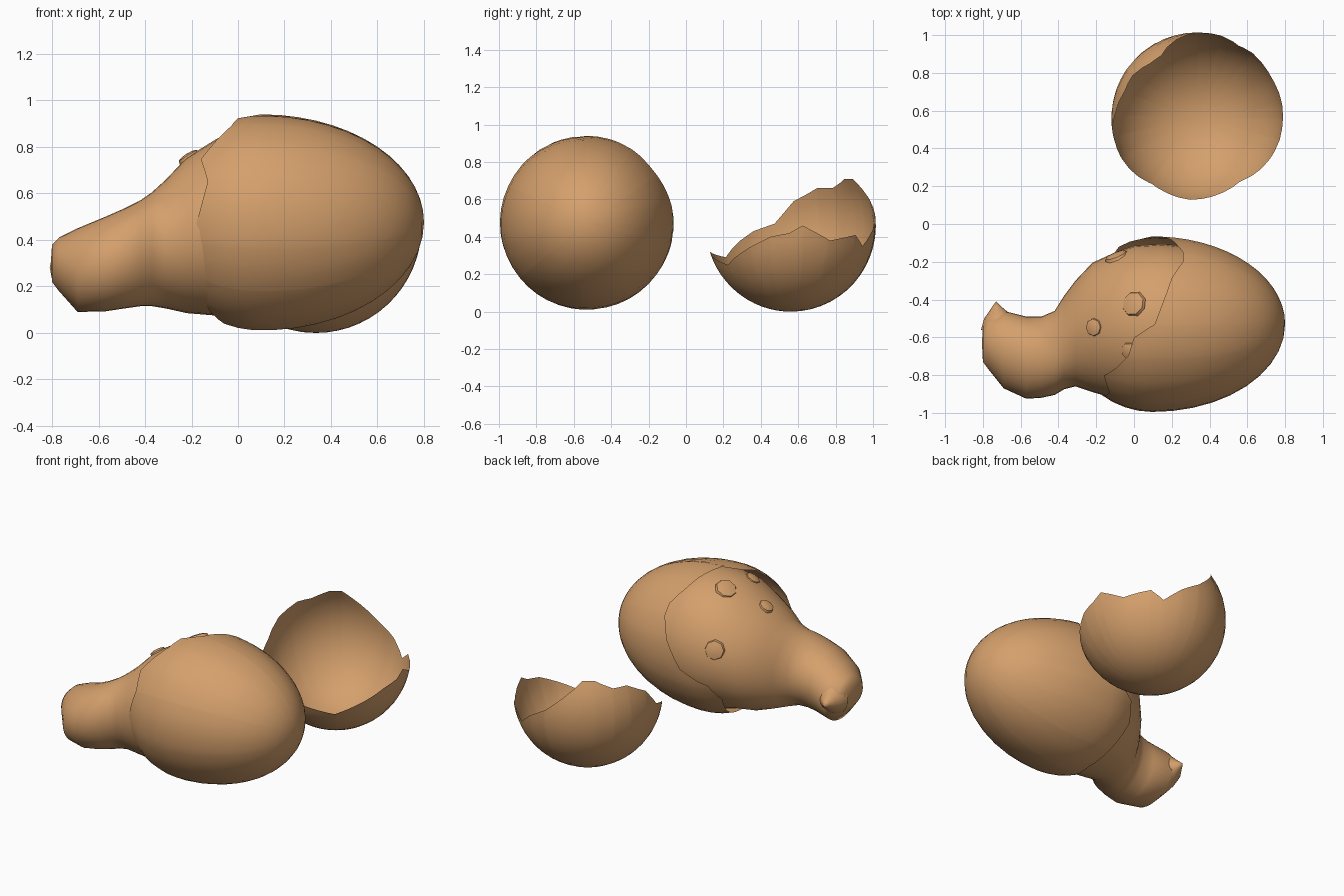
import bpy, bmesh, math
from mathutils import Vector
from mathutils.bvhtree import BVHTree

if "Cube" in bpy.data.objects:
    bpy.data.objects.remove(bpy.data.objects["Cube"])

TAN = bpy.data.materials.new("warm_tan")
TAN.diffuse_color = (0.66, 0.35, 0.15, 1)
TAN.use_nodes = True
TAN.node_tree.nodes["Principled BSDF"].inputs["Base Color"].default_value = TAN.diffuse_color


def finish(name, bm, angle=50):
    bmesh.ops.recalc_face_normals(bm, faces=bm.faces)
    me = bpy.data.meshes.new(name)
    bm.to_mesh(me)
    ob = bpy.data.objects.new(name, me)
    bpy.context.collection.objects.link(ob)
    me.materials.append(TAN)
    bpy.ops.object.select_all(action='DESELECT')
    ob.select_set(True)
    bpy.context.view_layer.objects.active = ob
    bpy.ops.object.shade_smooth_by_angle(angle=math.radians(angle))
    return ob


def loft(rings, start, end=None):
    """Skin closed rings; close the ends with fans to single points."""
    bm = bmesh.new()
    rows = [[bm.verts.new(p) for p in r] for r in rings]
    n = len(rows[0])
    for a, b in zip(rows, rows[1:]):
        for i in range(n):
            j = (i + 1) % n
            bm.faces.new((a[i], a[j], b[j], b[i]))
    for tip, row in ((start, rows[0]), (end, rows[-1])):
        if tip is not None:
            v = bm.verts.new(tip)
            for i in range(n):
                bm.faces.new((v, row[i], row[(i + 1) % n]))
    return bm


def rim_at(rim, deg):
    pts = [(rim[-1][0] - 360, rim[-1][1])] + rim + [(rim[0][0] + 360, rim[0][1])]
    for (a, u), (b, v) in zip(pts, pts[1:]):
        if a <= deg <= b:
            return u + (v - u) * (deg - a) / (b - a)


def broken_shell(name, rim, radius, long_a, short_a, place):
    """Egg surface from its pole to a jagged rim given as (angle, axial offset)."""
    start = rim[0][0]
    # sample at every rim corner plus evenly between, so the jags stay crisp
    angs = sorted({a for a, _ in rim} | {start + 8 * k for k in range(45)})
    angs = [a for a in angs if a <= start + 359]
    rows = []
    for k in range(1, 15):
        row = []
        for a in angs:
            d = rim_at(rim, a)
            end = math.acos(d / (long_a if d > 0 else short_a))
            phi = end * k / 14
            c = math.cos(phi)
            axial = c * (long_a if c > 0 else short_a)
            r, t = radius * math.sin(phi), math.radians(a)
            row.append(place(axial, r * math.cos(t), r * math.sin(t)))
        rows.append(row)
    return finish(name, loft(rows, place(long_a, 0, 0)), 60)


# Large lying shell, tip toward +x; rim is angle about x and x position
EGG = [(-85, -.05), (-60, -.09), (-35, -.13), (-17, -.08), (-5, .09), (15, .2),
       (33, .26), (43, .26), (58, .2), (70, .17), (90, .11), (99, 0), (112, -.03),
       (135, -.16), (154, -.13), (192, -.2), (220, -.21), (242, -.15), (265, -.06)]
broken_shell("large_eggshell", [(a, x - .1) for a, x in EGG], .465, .7, .46,
             lambda d, u, v: (.1 + d, -.53 + u, .475 + v))

# Broken-off cap lying like a cup; rim is angle about z and height
CUP = [(-95, .32), (-80, .29), (-56, .25), (-28, .35), (-14, .4), (-1, .42), (8, .46),
       (28, .38), (50, .41), (60, .35), (75, .44), (90, .51), (120, .71), (131, .71),
       (147, .66), (160, .66), (178, .59), (191, .47), (206, .43), (217, .38),
       (235, .29), (255, .31)]
broken_shell("eggshell_cap", [(a, .46 - z) for a, z in CUP], .455, .46, .46,
             lambda d, u, v: (.335 + u, .56 + v, .46 - d))

# Hatchling: head, neck and body as one loft (x, ymin, ymax, zmin, zmax)
SECTIONS = [(-.80, -.73, -.54, .22, .38), (-.77, -.77, -.49, .18, .41),
            (-.69, -.87, -.46, .09, .45), (-.57, -.925, -.49, .093, .50),
            (-.49, -.92, -.49, .105, .535), (-.42, -.905, -.46, .115, .57),
            (-.37, -.875, -.38, .115, .605), (-.31, -.86, -.30, .105, .66),
            (-.22, -.89, -.205, .085, .755), (-.10, -.925, -.15, .075, .83),
            (0, -.95, -.115, .05, .885), (.15, -.955, -.105, .045, .91),
            (.3, -.94, -.12, .06, .89), (.45, -.86, -.2, .14, .81)]
N = 36
rings = []
for x, y0, y1, z0, z1 in SECTIONS:
    rings.append([(x, (y0 + y1) / 2 + (y1 - y0) / 2 * math.cos(2 * math.pi * i / N),
                   (z0 + z1) / 2 + (z1 - z0) / 2 * math.sin(2 * math.pi * i / N))
                  for i in range(N)])
body_bm = loft(rings, (-.805, -.63, .3), (.56, -.53, .475))
tree = BVHTree.FromBMesh(body_bm)
finish("hatchling_body", body_bm, 60)

# Small pointed ear on the back of the head
ear = []
for y, r in ((-.56, .12), (-.50, .085), (-.46, .045), (-.435, .022)):
    ear.append([(-.69 - (y + .56) * .3 + r * math.cos(2 * math.pi * i / 16), y,
                 .28 + r * math.sin(2 * math.pi * i / 16)) for i in range(16)])
finish("ear", loft(ear, (-.69, -.56, .28), (-.73, -.41, .28)))

# Low patches lying on the back
for k, (p, r) in enumerate([((-.05, -.4, .95), .07), ((-.27, -.55, .85), .05),
                            ((-.08, -.7, .95), .05), ((-.13, -.08, .6), .065)]):
    loc, nor, _, _ = tree.find_nearest(Vector(p))
    out = (Vector(p) - loc).normalized()
    q = out.to_track_quat('Z', 'Y')
    patch = [[loc + q @ Vector((s * r * math.cos(i * math.pi / 4),
                                s * r * math.sin(i * math.pi / 4), h))
              for i in range(8)] for s, h in ((1, -.01), (.9, .006), (.5, .012))]
    finish("back_patch_%d" % (k + 1), loft(patch, loc - out * .01, loc + out * .014))
